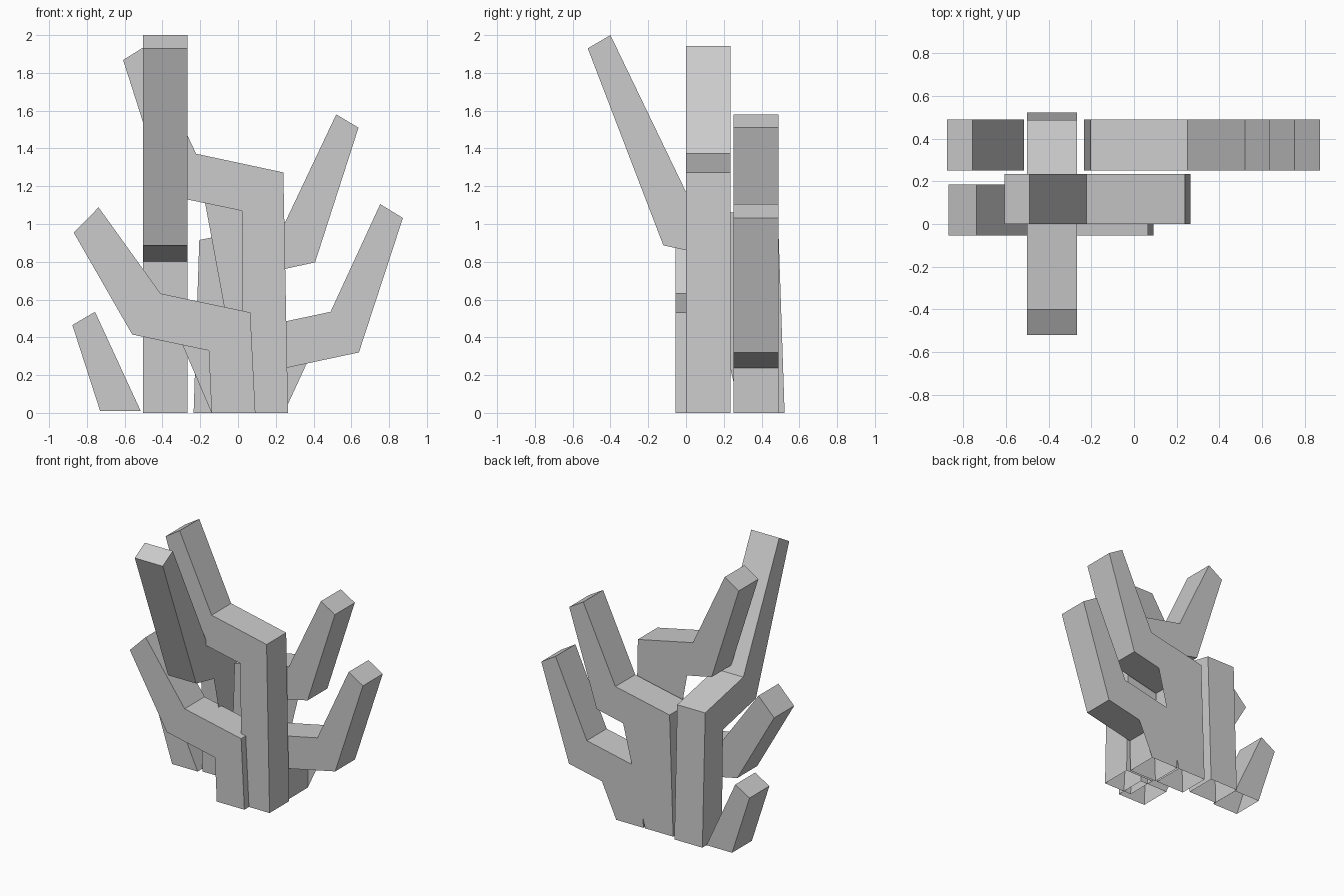
import bpy, bmesh
from mathutils import Vector

if "Cube" in bpy.data.objects:
    bpy.data.objects.remove(bpy.data.objects["Cube"])


def branch(name, profile, lo, hi, plane="XZ"):
    """Extrude a bent profile between lo and hi; the last edge (base) stays open."""
    def point(p, d):
        return Vector((p[0], d, p[1])) if plane == "XZ" else Vector((d, p[0], p[1]))

    bm = bmesh.new()
    a = [bm.verts.new(point(p, lo)) for p in profile]
    b = [bm.verts.new(point(p, hi)) for p in profile]
    caps = [bm.faces.new(a), bm.faces.new(b[::-1])]
    for i in range(len(profile) - 1):
        bm.faces.new((a[i + 1], a[i], b[i], b[i + 1]))
    # Split the concave side faces into convex pieces
    bmesh.ops.triangulate(bm, faces=caps)
    bmesh.ops.recalc_face_normals(bm, faces=bm.faces)
    # Outward check using the top tip face
    bm.faces.ensure_lookup_table()
    top = max(bm.faces, key=lambda f: f.calc_center_median().z)
    if top.normal.z < 0:
        bmesh.ops.reverse_faces(bm, faces=bm.faces)
    mesh = bpy.data.meshes.new(name)
    bm.to_mesh(mesh)
    bm.free()
    obj = bpy.data.objects.new(name, mesh)
    bpy.context.collection.objects.link(obj)
    return obj


# Profiles run: outer base, outer top, upper elbow, tip, tip, lower elbow, inner top, inner base
# Tall central stalk bending left
branch("tall_left_branch",
       [(0.265, 0), (0.24, 1.273), (-0.222, 1.372), (-0.49, 1.942),
        (-0.608, 1.868), (-0.38, 1.153), (0.02, 1.07), (0.03, 0)], 0.0, 0.235)

# Short front stalk bending left
branch("low_left_branch",
       [(0.092, 0), (0.065, 0.532), (-0.41, 0.632), (-0.738, 1.088),
        (-0.87, 0.955), (-0.56, 0.415), (-0.155, 0.33), (-0.14, 0)], -0.055, 0.185)

# Two rear stalks bending right
branch("upper_right_branch",
       [(-0.235, 0), (-0.205, 0.915), (0.25, 1.01), (0.52, 1.58),
        (0.638, 1.51), (0.408, 0.797), (0.01, 0.71), (0.0, 0)], 0.252, 0.49)
branch("low_right_branch",
       [(0.015, 0), (0.032, 0.438), (0.49, 0.535), (0.753, 1.105),
        (0.873, 1.032), (0.64, 0.32), (0.25, 0.237), (0.243, 0)], 0.252, 0.49)

# Left stalk reaching forward (profile in y and z)
branch("forward_branch",
       [(0.522, 0), (0.488, 1.01), (0.03, 1.107), (-0.40, 2.0),
        (-0.52, 1.93), (-0.12, 0.887), (0.275, 0.802), (0.29, 0)],
       -0.503, -0.268, "YZ")

# Small leaning stub at the rear left
branch("ground_stub",
       [(-0.515, 0.01), (-0.757, 0.535), (-0.877, 0.465), (-0.73, 0.01)], 0.252, 0.49)
